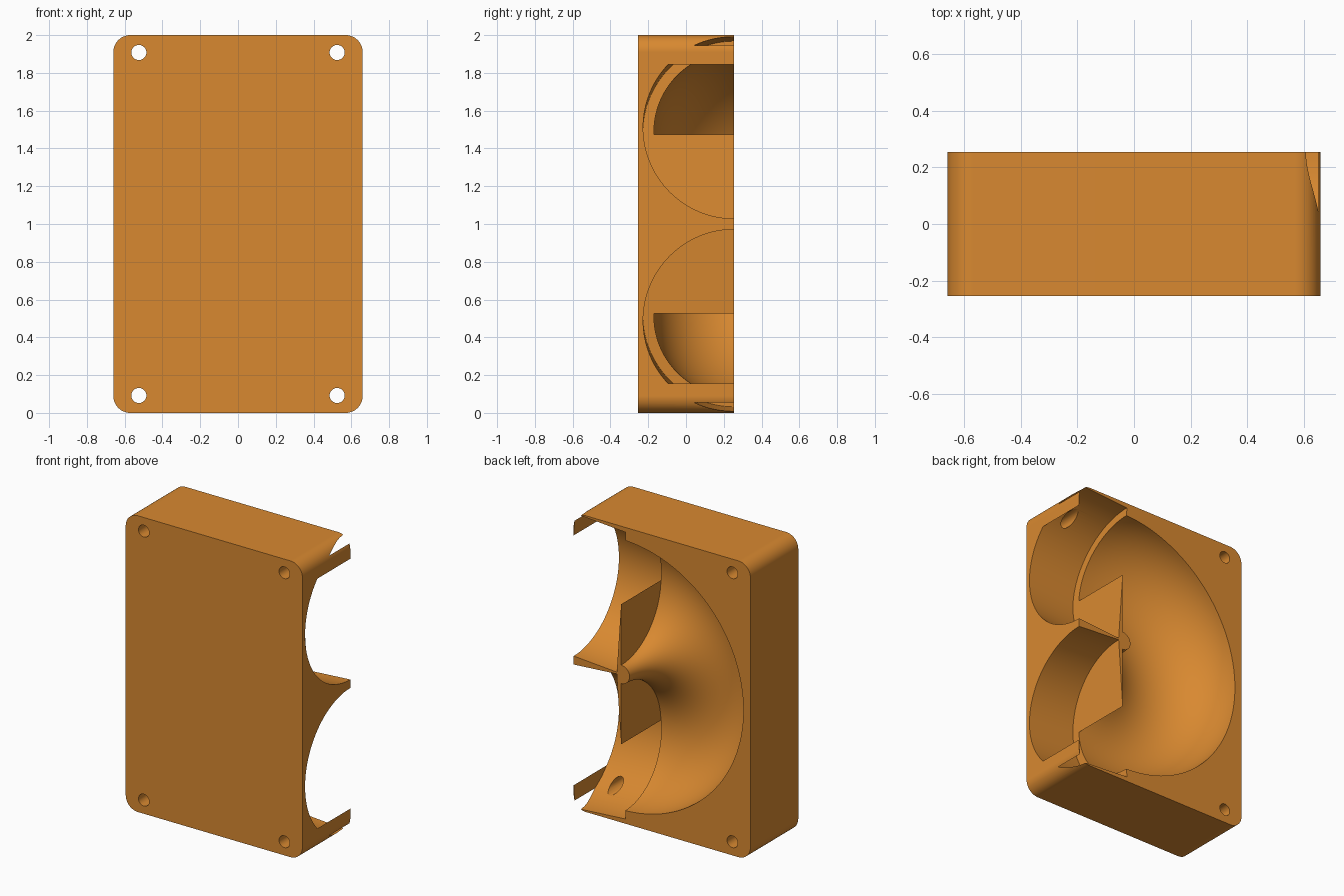
import bpy, bmesh, math
from mathutils import Matrix, Vector

cube = bpy.data.objects.get("Cube")
if cube:
    bpy.data.objects.remove(cube, do_unlink=True)

WIDTH, DEPTH, HEIGHT = 1.32, 0.51, 2.0
BACK = DEPTH / 2
BEND_X = 0.305            # where the bend meets the straight ports
BEND_R, TUBE_R = 0.487, 0.425
PORT_R, PORT_LEN, SPLAY = 0.482, 0.379, math.radians(4)

orange = bpy.data.materials.new("warm orange")
orange.use_nodes = True
colour = (0.69, 0.25, 0.03, 1)
orange.diffuse_color = colour
orange.node_tree.nodes["Principled BSDF"].inputs["Base Color"].default_value = colour


def make_object(name, bm):
    bmesh.ops.recalc_face_normals(bm, faces=bm.faces[:])
    mesh = bpy.data.meshes.new(name)
    bm.to_mesh(mesh)
    bm.free()
    mesh.materials.append(orange)
    obj = bpy.data.objects.new(name, mesh)
    bpy.context.collection.objects.link(obj)
    return obj


def cylinder(name, start, direction, radius, length, segments):
    direction = Vector(direction).normalized()
    bm = bmesh.new()
    turn = direction.to_track_quat('Z', 'Y').to_matrix().to_4x4()
    place = Matrix.Translation(Vector(start) + direction * length / 2) @ turn
    bmesh.ops.create_cone(bm, cap_ends=True, segments=segments, radius1=radius,
                          radius2=radius, depth=length, matrix=place)
    return make_object(name, bm)


# Block with rounded corners
bm = bmesh.new()
bmesh.ops.create_cube(bm, size=1, matrix=Matrix.Translation((0, 0, HEIGHT / 2))
                      @ Matrix.Diagonal((WIDTH, DEPTH, HEIGHT, 1)))
corners = [e for e in bm.edges
           if abs(e.verts[0].co.y - e.verts[1].co.y) > DEPTH / 2]
bmesh.ops.bevel(bm, geom=corners, offset=0.09, segments=14, profile=0.5,
                affect='EDGES')
body = make_object("housing_block", bm)

# Half-ring channel cutter, open towards the ports
bpy.ops.mesh.primitive_torus_add(major_radius=BEND_R, minor_radius=TUBE_R,
                                 major_segments=128, minor_segments=96)
ring = bpy.context.object
bm = bmesh.new()
bm.from_mesh(ring.data)
bpy.data.objects.remove(ring, do_unlink=True)
bm.transform(Matrix.Translation((BEND_X, BACK, HEIGHT / 2))
             @ Matrix.Rotation(math.pi / 2, 4, 'X'))
bmesh.ops.bisect_plane(bm, geom=bm.verts[:] + bm.edges[:] + bm.faces[:],
                       plane_co=(BEND_X + 0.001, 0, 0), plane_no=(1, 0, 0),
                       clear_outer=True)
bmesh.ops.holes_fill(bm, edges=[e for e in bm.edges if e.is_boundary], sides=0)
cutters = [make_object("bend_cutter", bm)]

# Splayed straight ports and screw holes, mirrored about mid height
for side in (-1, 1):
    cutters.append(cylinder("port_cutter",
                            (BEND_X, BACK, HEIGHT / 2 + side * BEND_R),
                            (math.cos(SPLAY), 0, side * math.sin(SPLAY)),
                            PORT_R, PORT_LEN, 128))
    for x in (-0.525, 0.525):
        cutters.append(cylinder("screw_hole_cutter",
                                (x, -DEPTH, HEIGHT / 2 + side * 0.908),
                                (0, 1, 0), 0.04, DEPTH * 2, 32))

# Carve the block
bpy.ops.object.select_all(action='DESELECT')
body.select_set(True)
bpy.context.view_layer.objects.active = body
for cutter in cutters:
    cutter.hide_render = True
    mod = body.modifiers.new("carve", 'BOOLEAN')
    mod.operation = 'DIFFERENCE'
    mod.solver = 'EXACT'
    mod.object = cutter
    bpy.ops.object.modifier_apply(modifier=mod.name)
    bpy.data.objects.remove(cutter, do_unlink=True)

# Smooth curved walls, crisp rims
bpy.ops.object.shade_smooth_by_angle(angle=math.radians(25))
weighted = body.modifiers.new("even shading", 'WEIGHTED_NORMAL')
weighted.keep_sharp = True
